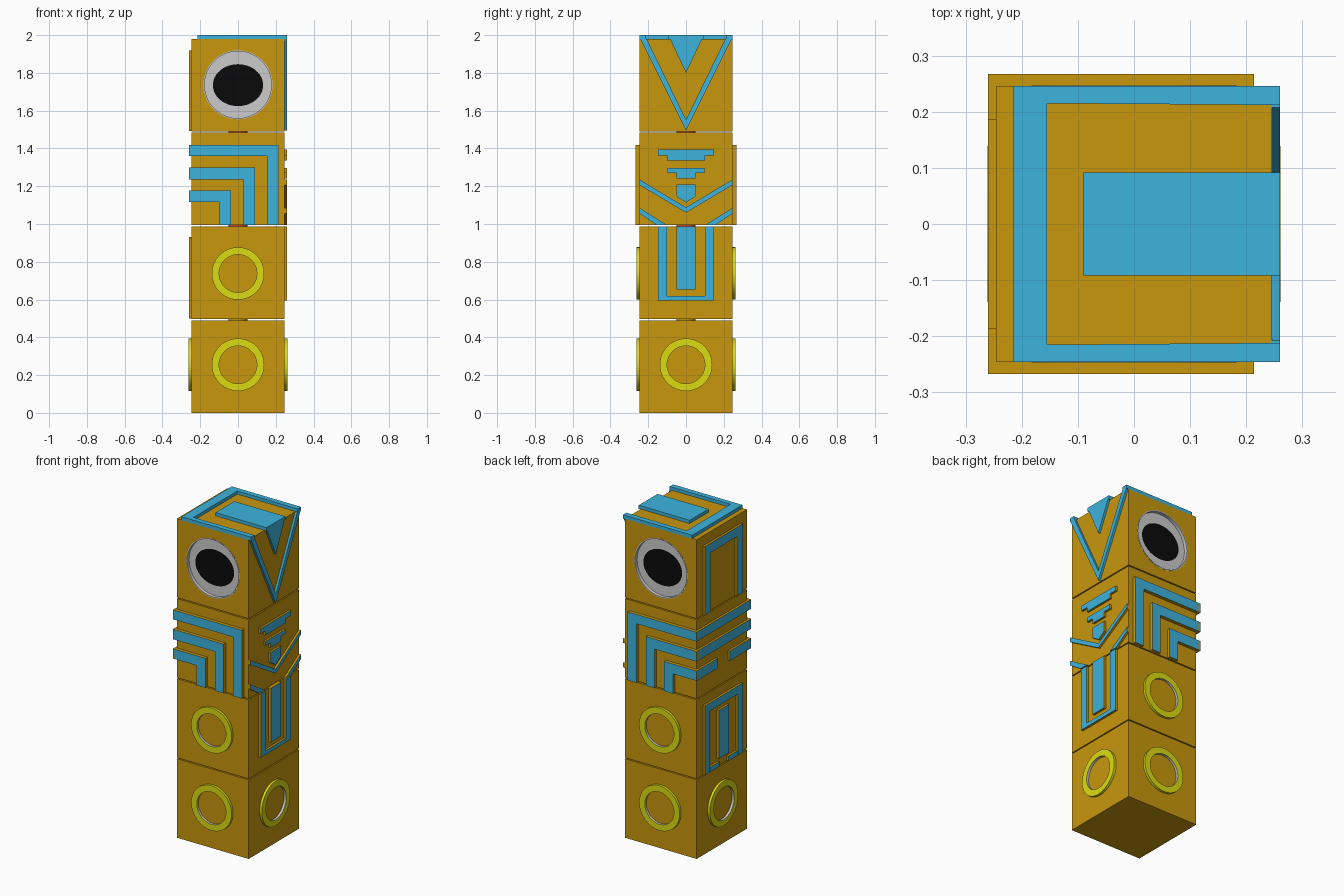
import bpy, bmesh, math
from mathutils import Matrix

if "Cube" in bpy.data.objects:
    bpy.data.objects.remove(bpy.data.objects["Cube"])

H = 0.246          # half width of a block


def material(name, rgb):
    m = bpy.data.materials.new(name)
    m.diffuse_color = (*rgb, 1)
    m.use_nodes = True
    m.node_tree.nodes["Principled BSDF"].inputs["Base Color"].default_value = m.diffuse_color
    return m


GOLD = material("gold", (0.58, 0.31, 0.004))
BLUE = material("blue", (0.048, 0.456, 0.73))
YELLOW = material("yellow", (0.72, 0.72, 0.006))
BLACK = material("black", (0.003, 0.003, 0.003))
RED = material("red", (0.6, 0.08, 0.02))

# Map (u, v, outward distance) onto each side of the tower
SIDES = {
    "front": lambda u, v, w: (u, -H - w, v),
    "back": lambda u, v, w: (u, H + w, v),
    "right": lambda u, v, w: (H + w, u, v),
    "left": lambda u, v, w: (-H - w, u, v),
    "top": lambda u, v, w: (u, v, 1.98 + w),
}


def finish(name, bm, mats):
    bmesh.ops.recalc_face_normals(bm, faces=bm.faces)
    me = bpy.data.meshes.new(name)
    bm.to_mesh(me)
    bm.free()
    for m in mats:
        me.materials.append(m)
    ob = bpy.data.objects.new(name, me)
    bpy.context.collection.objects.link(ob)
    return ob


def panel(name, side, polys, depth, edge=GOLD):
    """Raised flat shapes: blue caps, edges in their own colour."""
    bm, put = bmesh.new(), SIDES[side]
    for pts in polys:
        low = [bm.verts.new(put(u, v, -0.002)) for u, v in pts]
        top = [bm.verts.new(put(u, v, depth)) for u, v in pts]
        bm.faces.new(low)
        bm.faces.new(top)
        for i in range(len(pts)):
            j = (i + 1) % len(pts)
            bm.faces.new((low[i], low[j], top[j], top[i])).material_index = 1
    return finish(name, bm, [BLUE, edge])


def ring(name, side, z, r_out, r_in, w0, w1, mats, n=48):
    """Flat ring with a square section; the inner wall uses the last material."""
    bm, put = bmesh.new(), SIDES[side]
    loops = []
    for r, w in ((r_out, w0), (r_out, w1), (r_in, w1), (r_in, w0)):
        loops.append([bm.verts.new(put(r * math.cos(2 * math.pi * i / n),
                                       z + r * math.sin(2 * math.pi * i / n), w)) for i in range(n)])
    for k in range(4):
        a, b = loops[k], loops[(k + 1) % 4]
        for i in range(n):
            j = (i + 1) % n
            f = bm.faces.new((a[i], a[j], b[j], b[i]))
            f.material_index = len(mats) - 1 if k == 2 else 0
            f.smooth = k in (0, 2)
    for e in bm.edges:
        if len({f.smooth for f in e.link_faces}) > 1:
            e.smooth = False
    return finish(name, bm, mats)


def disc(name, side, z, rx, rz, w, mats, n=48):
    bm, put = bmesh.new(), SIDES[side]
    bm.faces.new([bm.verts.new(put(rx * math.cos(2 * math.pi * i / n),
                                   z + rz * math.sin(2 * math.pi * i / n), w)) for i in range(n)])
    ob = finish(name, bm, mats)
    return ob


def rect(u0, u1, v0, v1):
    return [(u0, v0), (u1, v0), (u1, v1), (u0, v1)]


def sym(half):
    """Close a right-hand outline by mirroring it across u = 0."""
    return half + [(-u, v) for u, v in reversed(half) if abs(u) > 1e-6]


def flip(pts):
    return [(-u, v) for u, v in pts]


# Four stacked blocks
names = ["base_block", "lower_block", "middle_block", "head_block"]
blocks = []
for i, name in enumerate(names):
    bm = bmesh.new()
    bmesh.ops.create_cube(bm, size=1, matrix=Matrix.Translation((0, 0, 0.245 + i * 0.4967))
                          @ Matrix.Diagonal((2 * H, 2 * H, 0.49, 1)))
    blocks.append(finish(name, bm, [GOLD]))

# Pins joining the blocks
for i in range(3):
    bm = bmesh.new()
    bmesh.ops.create_cone(bm, cap_ends=True, segments=32, radius1=0.05, radius2=0.05, depth=0.03,
                          matrix=Matrix.Translation((0, 0, 0.4933 + i * 0.4967)))
    finish("joining_pin", bm, [RED if i else GOLD])

# Yellow rings on the two lower blocks
for side in ("front", "back", "left", "right"):
    ring("base_ring_" + side, side, 0.255, 0.139, 0.1, -0.002, 0.015, [YELLOW, None])
for side in ("front", "back"):
    ring("lower_ring_" + side, side, 0.738, 0.139, 0.1, -0.002, 0.015, [YELLOW, None])

# Recessed eyes: shallow socket, grey rim and floor, black oval pupil
for side, s in (("front", -1), ("back", 1)):
    bm = bmesh.new()
    bmesh.ops.create_cone(bm, cap_ends=True, segments=48, radius1=0.181, radius2=0.181, depth=0.05,
                          matrix=Matrix.Translation((0, s * H, 1.737)) @ Matrix.Rotation(math.pi / 2, 4, 'X'))
    cutter = finish("eye_cutter_" + side, bm, [GOLD])
    cutter.hide_render = True
    cutter.display_type = 'WIRE'
    mod = blocks[3].modifiers.new("socket", 'BOOLEAN')
    mod.operation, mod.object = 'DIFFERENCE', cutter
    ring("eye_rim_" + side, side, 1.737, 0.183, 0.177, -0.022, 0.001, [None])
    disc("eye_floor_" + side, side, 1.737, 0.18, 0.18, -0.02, [])
    disc("eye_pupil_" + side, side, 1.735, 0.133, 0.111, -0.018, [BLACK])

# Crest on top: three-sided border and centre tongue
panel("crest", "top", [
    [(0.26, -0.246), (0.26, -0.212), (-0.155, -0.215), (-0.155, 0.215),
     (0.26, 0.212), (0.26, 0.246), (-0.215, 0.246), (-0.215, -0.246)],
    rect(-0.09, 0.26, -0.092, 0.092)], 0.02, BLUE)

# Beak on the right of the head
panel("beak", "right", [
    sym([(0, 1.495), (0.243, 1.98), (0.208, 1.98), (0, 1.553)][:2] + [(0.208, 1.98)])[:3]
    + [(0, 1.553), (-0.208, 1.98), (-0.243, 1.98)],
    [(0, 1.8), (0.085, 1.98), (-0.085, 1.98)]], 0.014, BLUE)

# Arch on the left of the head
panel("head_back_arch", "left", [
    sym([(0.13, 1.86), (0.13, 1.492), (0.187, 1.492), (0.187, 1.918)])], 0.014)

# Wings: nested angled bars on front and back, wrapping round the left side
bars = [(1.36, 1.418, 0.153, 0.214), (1.236, 1.298, 0.03, 0.089), (1.116, 1.177, -0.097, -0.036)]
wing = [[(-0.26, z0), (x0, z0), (x0, 0.994), (x1, 0.994), (x1, z1), (-0.26, z1)]
        for z0, z1, x0, x1 in bars]
for side in ("front", "back"):
    panel("wing_" + side, side, wing, 0.021)
stripes = [rect(-0.267, 0.267, z0, z1) for z0, z1, _, _ in bars[:2]]
stub = rect(0.06, 0.267, 1.116, 1.177)
panel("wing_wrap", "left", stripes + [stub, flip(stub)], 0.014)

# Chest: stepped feathers, shield and chevrons
low_chevron = [(H, 1.085), (0.1, 0.994), (0.155, 0.994), (H, 1.055)]
panel("chest", "right", [
    sym([(0.1, 1.336), (0.1, 1.363), (0.148, 1.363), (0.148, 1.394)]),
    sym([(0.05, 1.24), (0.05, 1.27), (0.098, 1.27), (0.098, 1.297)]),
    sym([(0, 1.114), (0.05, 1.145), (0.05, 1.21)]),
    [(-H, 1.235), (0, 1.088), (H, 1.235), (H, 1.206), (0, 1.06), (-H, 1.206)],
    low_chevron, flip(low_chevron)], 0.013)

# Belly panel on the right of the lower block
panel("belly", "right", [
    sym([(0.1, 0.62), (0.1, 0.987), (0.148, 0.987), (0.148, 0.595)]),
    rect(-0.05, 0.05, 0.652, 0.987)], 0.014)

# Tail panel on the left of the lower block
foot = rect(0.045, 0.135, 0.5, 0.53)
panel("tail", "left", [
    sym([(0.14, 0.88), (0.14, 0.5), (0.187, 0.5), (0.187, 0.93)]),
    rect(-0.05, 0.05, 0.55, 0.85), foot, flip(foot)], 0.014)
